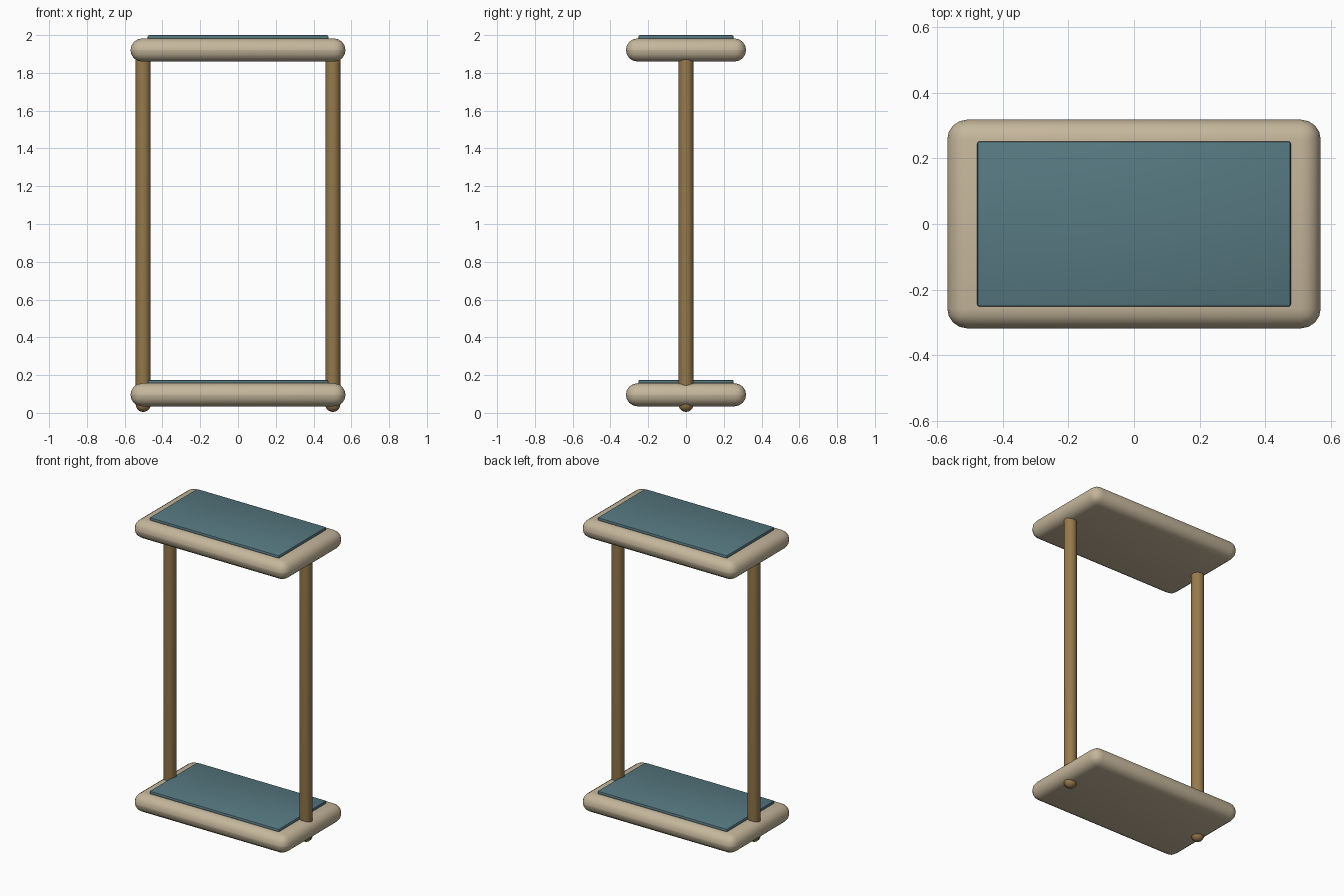
import bpy, bmesh, math

if "Cube" in bpy.data.objects:
    bpy.data.objects.remove(bpy.data.objects["Cube"])


def material(name, rgb):
    m = bpy.data.materials.new(name)
    m.diffuse_color = (*rgb, 1)
    m.use_nodes = True
    m.node_tree.nodes["Principled BSDF"].inputs["Base Color"].default_value = m.diffuse_color
    return m


beige = material("beige padding", (0.56, 0.47, 0.33))
teal = material("teal fabric", (0.095, 0.19, 0.22))
wood = material("brown wood", (0.31, 0.195, 0.075))


def finish(name, bm, mat, angle):
    mesh = bpy.data.meshes.new(name)
    bm.to_mesh(mesh)
    bm.free()
    mesh.materials.append(mat)
    ob = bpy.data.objects.new(name, mesh)
    bpy.context.collection.objects.link(ob)
    bpy.ops.object.select_all(action='DESELECT')
    ob.select_set(True)
    bpy.context.view_layer.objects.active = ob
    bpy.ops.object.shade_smooth_by_angle(angle=math.radians(angle))
    return ob


def rounded_box(name, size, z0, z1, radius, segments, mat):
    bm = bmesh.new()
    bmesh.ops.create_cube(bm, size=1)
    for v in bm.verts:
        v.co.x *= size[0]
        v.co.y *= size[1]
        v.co.z = z0 if v.co.z < 0 else z1
    bmesh.ops.bevel(bm, geom=bm.edges[:], offset=radius, segments=segments,
                    profile=0.5, affect='EDGES')
    finish(name, bm, mat, 40)


def capsule(name, x, radius, z0, z1, mat):
    # sphere split at its equator and stretched into a round-ended post
    bm = bmesh.new()
    bmesh.ops.create_uvsphere(bm, u_segments=20, v_segments=10, radius=radius)
    equator = [e for e in bm.edges if all(abs(v.co.z) < 1e-5 for v in e.verts)]
    new = bmesh.ops.extrude_edge_only(bm, edges=equator)["geom"]
    ring = {v for v in new if isinstance(v, bmesh.types.BMVert)}
    old = {v for e in equator for v in e.verts}
    # upper cap moves onto the extruded ring
    for v in list(bm.verts):
        if v.co.z > 1e-5 or v in ring:
            v.co.z += z1 - z0 - 2 * radius
    for f in list(bm.faces):
        zs = [v.co.z for v in f.verts]
        if max(zs) > z1 - z0 - 2 * radius + 1e-4 and any(v in old for v in f.verts):
            bm.faces.remove(f)      # top cap is closed by the post top instead
    rim = [e for e in bm.edges if e.is_boundary and all(v in ring for v in e.verts)]
    bmesh.ops.contextual_create(bm, geom=rim)
    loose = [v for v in bm.verts if v.co.z > z1 - z0 - 2 * radius + 1e-4]
    bmesh.ops.delete(bm, geom=loose, context='VERTS')
    bmesh.ops.recalc_face_normals(bm, faces=bm.faces[:])
    bmesh.ops.translate(bm, verts=bm.verts[:], vec=(x, 0, z0 + radius))
    finish(name, bm, mat, 40)


# lower and upper platforms: padded slab with a thin fabric panel on top
for label, z in (("lower", 0.035), ("upper", 1.86)):
    rounded_box(label + "_pad", (1.138, 0.636), z, z + 0.122, 0.0605, 4, beige)
    rounded_box(label + "_panel", (0.956, 0.504), z + 0.115, z + 0.14, 0.008, 2, teal)

# two posts running through the lower pad into the upper one
for side, x in (("left", -0.502), ("right", 0.502)):
    capsule(side + "_post", x, 0.04, 0.005, 1.94, wood)
